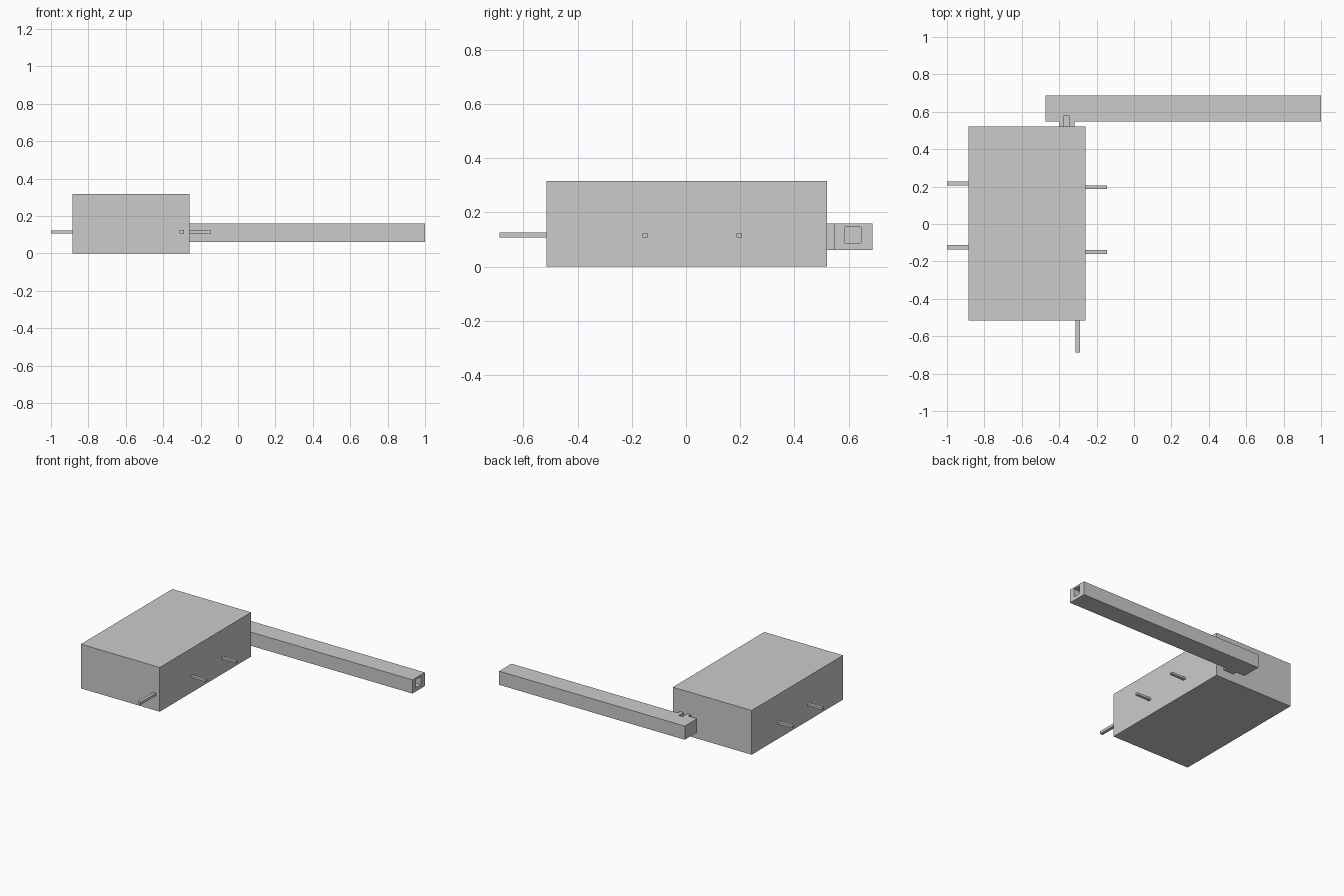
import bpy

if "Cube" in bpy.data.objects:
    bpy.data.objects.remove(bpy.data.objects["Cube"])


def box(name, x, y, z):
    """Axis-aligned box from (min, max) ranges."""
    bpy.ops.mesh.primitive_cube_add(size=1, location=[(a + b) / 2 for a, b in (x, y, z)])
    ob = bpy.context.object
    ob.name = name
    ob.scale = [b - a for a, b in (x, y, z)]
    bpy.ops.object.transform_apply(location=False, rotation=False, scale=True)
    return ob


def cut(target, cutter):
    cutter.hide_render = True
    cutter.hide_set(True)
    cutter.display_type = 'WIRE'
    mod = target.modifiers.new("cut", 'BOOLEAN')
    mod.operation = 'DIFFERENCE'
    mod.solver = 'EXACT'
    mod.object = cutter


# Main block
box("main_block", (-0.885, -0.26), (-0.515, 0.52), (0, 0.317))

# Pins on the two sides and the front
PIN_Z = (0.108, 0.123)
for i, y in enumerate((-0.124, 0.216)):
    box(f"left_pin_{i}", (-1, -0.88), (y - 0.011, y + 0.011), PIN_Z)
for i, y in enumerate((-0.15, 0.197)):
    box(f"right_pin_{i}", (-0.265, -0.145), (y - 0.01, y + 0.01), PIN_Z)
box("front_pin", (-0.312, -0.29), (-0.688, -0.51), (0.107, 0.126))

# Long arm with its connecting neck
arm = box("long_arm", (-0.472, 1), (0.548, 0.688), (0.061, 0.159))
neck = box("arm_neck", (-0.402, -0.318), (0.518, 0.548), (0.061, 0.159))

# Square bore in the arm, open at the right end
cut(arm, box("bore_cutter", (-0.40, 1.1), (0.586, 0.645), (0.088, 0.147)))

# Slot across the neck into the arm, open at the top
slot = box("slot_cutter", (-0.377, -0.345), (0.50, 0.578), (0.09, 0.2))
cut(arm, slot)
cut(neck, slot)
